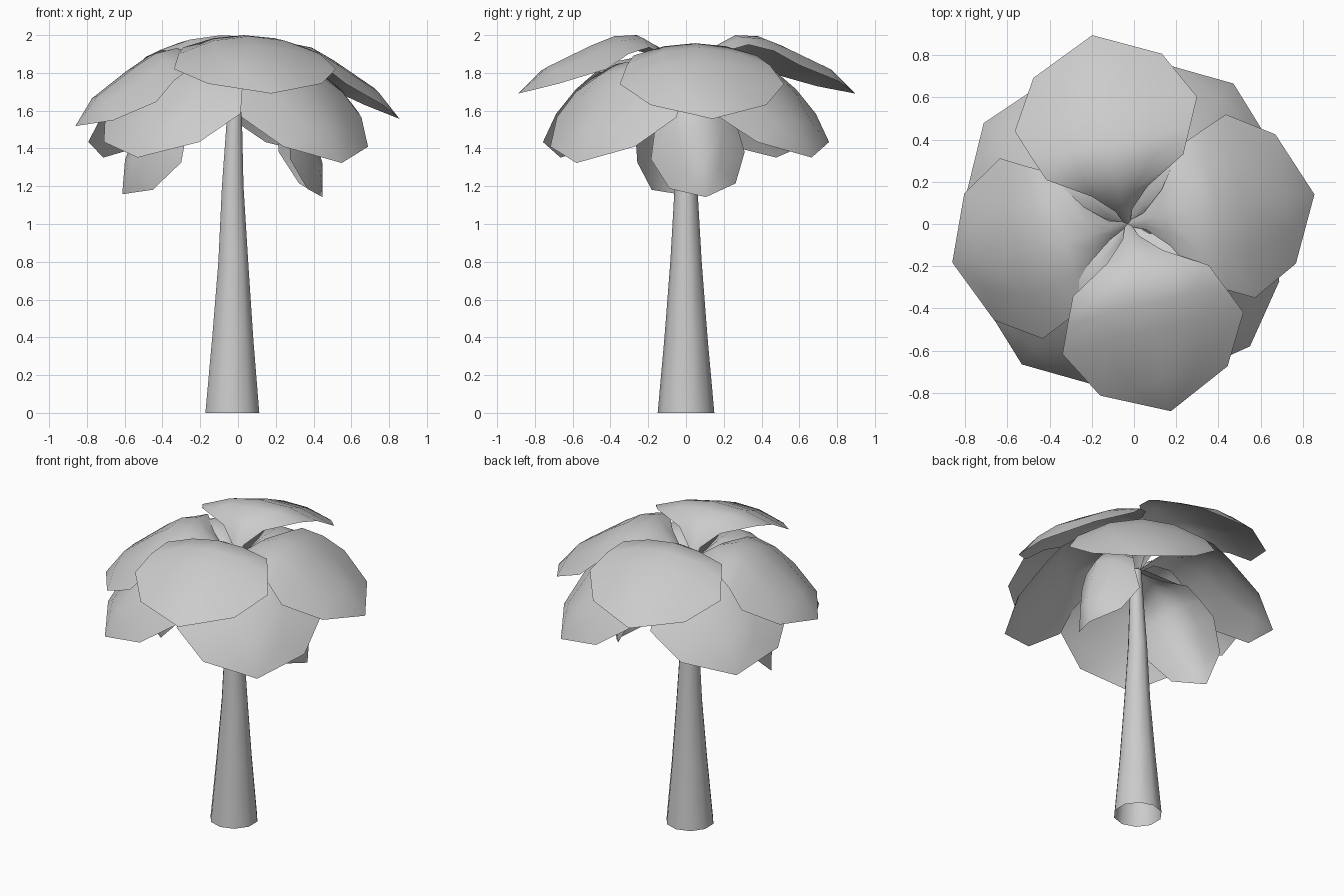
import bpy, math
from mathutils import Matrix, Vector

cube = bpy.data.objects.get("Cube")
if cube:
    bpy.data.objects.remove(cube, do_unlink=True)

grey = bpy.data.materials.new("plain_grey")
grey.use_nodes = True
grey.diffuse_color = (0.6, 0.6, 0.6, 1)
grey.node_tree.nodes["Principled BSDF"].inputs["Base Color"].default_value = (0.6, 0.6, 0.6, 1)


def make_object(name, verts, faces, angle):
    mesh = bpy.data.meshes.new(name)
    mesh.from_pydata(verts, [], faces)
    mesh.materials.append(grey)
    obj = bpy.data.objects.new(name, mesh)
    bpy.context.collection.objects.link(obj)
    bpy.ops.object.select_all(action='DESELECT')
    obj.select_set(True)
    bpy.context.view_layer.objects.active = obj
    bpy.ops.object.shade_smooth_by_angle(angle=math.radians(angle))


def grid_faces(rows, cols, closed=False):
    faces = []
    for i in range(rows - 1):
        for j in range(cols if closed else cols - 1):
            k = (j + 1) % cols
            faces.append((i * cols + j, i * cols + k, (i + 1) * cols + k, (i + 1) * cols + j))
    return faces


# Trunk: open tapering tube, leaning very slightly
SIDES = 10
rings = [(0, 0.15, -0.03), (0.4, 0.114, -0.028), (0.8, 0.083, -0.025),
         (1.2, 0.06, -0.028), (1.6, 0.04, -0.018), (1.72, 0.036, -0.015)]
trunk = [(x - r * math.sin(math.tau * j / SIDES), r * math.cos(math.tau * j / SIDES), z)
         for z, r, x in rings for j in range(SIDES)]
make_object("trunk", trunk, grid_faces(len(rings), SIDES, True), 60)

# Leaf blade: distance from the root, half width, crest height, edge droop
STATIONS = [(0, 0.012, 0, 0), (0.08, 0.04, 0.12, 0.02), (0.18, 0.135, 0.2, 0.04),
            (0.3, 0.33, 0.245, 0.065), (0.42, 0.385, 0.225, 0.095),
            (0.54, 0.44, 0.16, 0.125), (0.76, 0.31, 0.02, 0.09)]
ACROSS = (-1, -0.5, 0, 0.5, 1)
ROOT = Vector((-0.03, 0, 1.72))


def leaf(name, heading, pitch, roll=0, length=1, width=1, droop=1):
    verts = [(s * length, w * a * width, (z - d * droop * a * a) * length)
             for s, w, z, d in STATIONS for a in ACROSS]
    faces = grid_faces(len(STATIONS), len(ACROSS))
    last = len(verts)
    verts.append((0.9 * length, 0, -0.14 * length))
    faces += [(last - 5 + j, last - 4 + j, last) for j in range(4)]
    turn = (Matrix.Rotation(math.radians(heading), 3, 'Z')
            @ Matrix.Rotation(math.radians(pitch), 3, 'Y')
            @ Matrix.Rotation(math.radians(roll), 3, 'X'))
    verts = [ROOT + turn @ Vector(v) for v in verts]
    # Wind faces so that the upper side is the front
    make_object(name, verts, [f[::-1] for f in faces], 70)


# Upper tier
leaf("upper_leaf_left", 9, 1.5)
leaf("upper_leaf_back", 101, -7, -2.5)
leaf("upper_leaf_right", 193, 4.5, -4, 0.96, 1, 1.3)
leaf("upper_leaf_front", -77, -7)

# Middle tier, between the upper leaves
for side, heading, pitch in (("back_left", 53, 15), ("back_right", 145, 15),
                             ("front_right", 233, 15), ("front_left", 315, 17)):
    leaf("middle_leaf_" + side, heading, pitch, 0, 1, 1.02, 1.25)

# Low hanging tier
leaf("low_leaf_left", 11, 41, 6, 0.83, 0.57, 2.1)
leaf("low_leaf_right", 189, 36, -25, 0.89, 0.57, 1.6)
